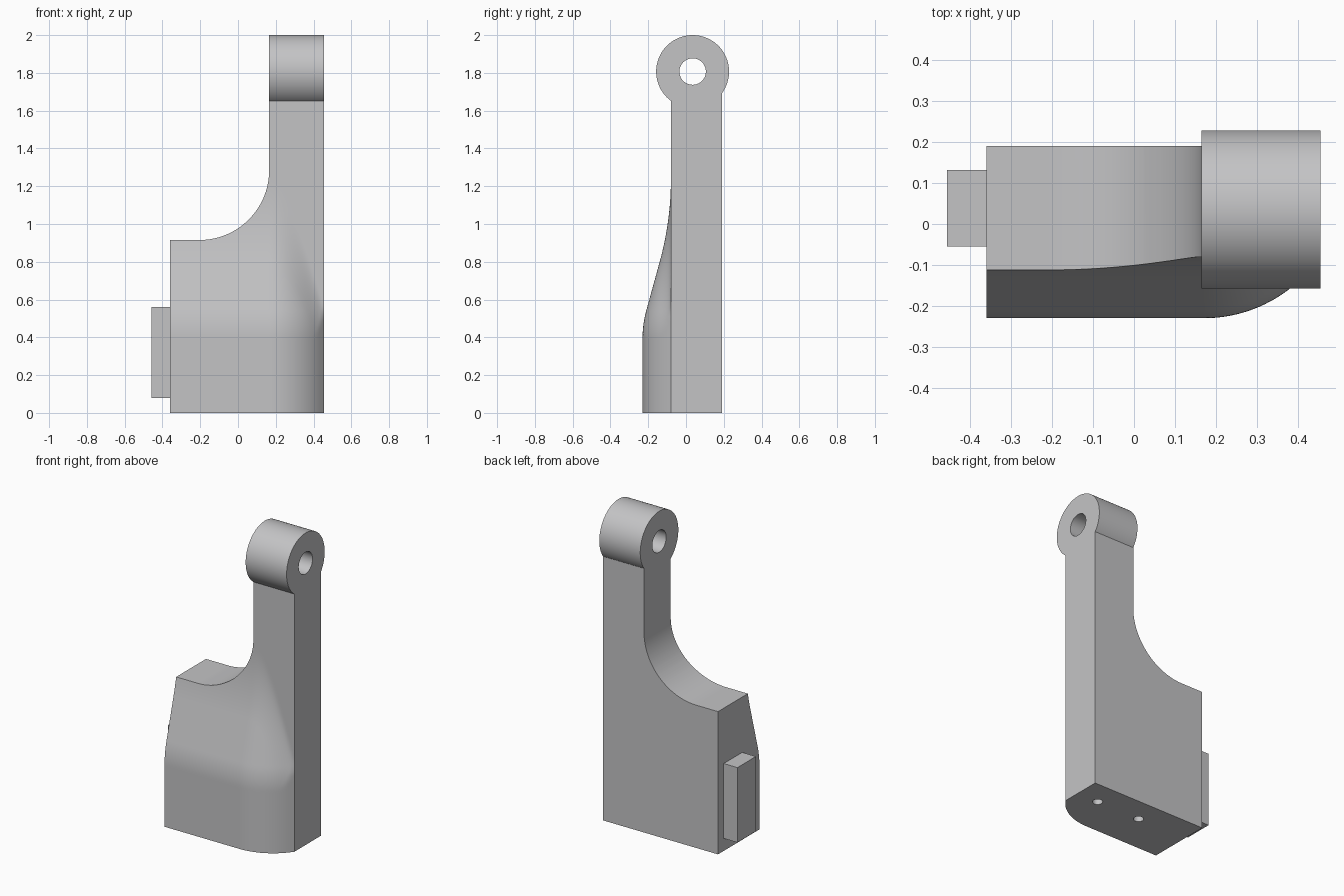
import bpy, bmesh, math
from mathutils import Matrix, Vector

if "Cube" in bpy.data.objects:
    bpy.data.objects.remove(bpy.data.objects["Cube"])

grey = bpy.data.materials.new("light grey")
grey.use_nodes = True
colour = (0.55, 0.55, 0.56, 1)
grey.diffuse_color = colour
grey.node_tree.nodes["Principled BSDF"].inputs["Base Color"].default_value = colour

LEFT, RIGHT, NECK, BACK, FLAT = -0.36, 0.455, 0.165, 0.19, -0.08
RING_Y, RING_Z, RING_R = 0.035, 1.807, 0.193


def finish(name, bm):
    bmesh.ops.recalc_face_normals(bm, faces=bm.faces)
    mesh = bpy.data.meshes.new(name)
    bm.to_mesh(mesh)
    bm.free()
    mesh.materials.append(grey)
    obj = bpy.data.objects.new(name, mesh)
    bpy.context.collection.objects.link(obj)
    return obj


def cylinder(name, centre, radius, depth, axis, sides=96):
    bm = bmesh.new()
    turn = Vector((0, 0, 1)).rotation_difference(Vector(axis)).to_matrix().to_4x4()
    bmesh.ops.create_cone(bm, cap_ends=True, segments=sides, radius1=radius,
                          radius2=radius, depth=depth,
                          matrix=Matrix.Translation(centre) @ turn)
    return finish(name, bm)


def box(name, lo, hi):
    bm = bmesh.new()
    bmesh.ops.create_cube(bm, size=1)
    for v in bm.verts:
        v.co = [(a + b) / 2 + c * (b - a) for a, b, c in zip(lo, hi, v.co)]
    return finish(name, bm)


def combine(target, tool, operation):
    mod = target.modifiers.new(operation, 'BOOLEAN')
    mod.operation = operation
    mod.solver = 'EXACT'
    mod.object = tool
    bpy.context.view_layer.objects.active = target
    bpy.ops.object.modifier_apply(modifier=mod.name)
    bpy.data.objects.remove(tool)


def smooth_min(a, b, k):
    h = max(k - abs(a - b), 0) / k
    return min(a, b) - h * h * k / 4


def front_y(x, z):
    """Front wall with a rounded corner, drafted back and blended into the flat neck."""
    arc_x, arc_y, radius = 0.17, 0.113, 0.343
    across = max(x - arc_x, 0)
    wall = arc_y - math.sqrt(radius ** 2 - across ** 2)
    inset = -smooth_min(0, -0.275 * (z - 0.47), 0.02)
    r = max(radius - inset, 0.01)
    draft = arc_y - math.sqrt(max(r * r - across ** 2, 0))
    return min(max(wall, smooth_min(FLAT, draft, 0.06)), FLAT)


# Body: a front surface grid extruded to the flat back
bm = bmesh.new()
bmesh.ops.create_grid(bm, x_segments=72, y_segments=130, size=0.5)
top = 1.7
for v in bm.verts:
    x = LEFT + (v.co.x + 0.5) * (RIGHT - LEFT)
    z = (v.co.y + 0.5) * top
    v.co = (x, front_y(x, z), z)
result = bmesh.ops.extrude_face_region(bm, geom=bm.faces[:])
for item in result["geom"]:
    if isinstance(item, bmesh.types.BMVert):
        item.co.y = BACK
body = finish("bracket_body", bm)

# Curved shoulder cut beside the neck
r = 0.37
cx, cz = NECK - r, 0.915 + r
outline = [(-0.6, 2), (-0.6, 0.915)]
for i in range(41):
    a = math.pi / 2 * i / 40
    outline.append((cx + r * math.sin(a), cz - r * math.cos(a)))
outline.append((NECK, 2))
bm = bmesh.new()
face = bm.faces.new([bm.verts.new((x, -0.5, z)) for x, z in outline])
result = bmesh.ops.extrude_face_region(bm, geom=[face])
for item in result["geom"]:
    if isinstance(item, bmesh.types.BMVert):
        item.co.y = 0.5
combine(body, finish("shoulder_cutter", bm), 'DIFFERENCE')

# Screw holes in the base
for x in (0.302, -0.009):
    combine(body, cylinder("screw_cutter", (x, 0.03, 0), 0.03, 0.5, (0, 0, 1), 32), 'DIFFERENCE')

# Pivot ring on top of the neck
ring_x = (NECK + RIGHT) / 2
ring = cylinder("pivot_ring", (ring_x, RING_Y, RING_Z), RING_R, RIGHT - NECK, (1, 0, 0))
combine(ring, cylinder("pivot_cutter", (ring_x, RING_Y, RING_Z), 0.07, 1, (1, 0, 0), 64), 'DIFFERENCE')
combine(body, ring, 'UNION')

# Side tab
tab = box("side_tab", (-0.457, -0.055, 0.08), (LEFT, 0.132, 0.56))

# Smooth curved faces, keep real edges crisp
bpy.ops.object.select_all(action='DESELECT')
body.select_set(True)
bpy.context.view_layer.objects.active = body
bpy.ops.object.shade_smooth_by_angle(angle=math.radians(25))
